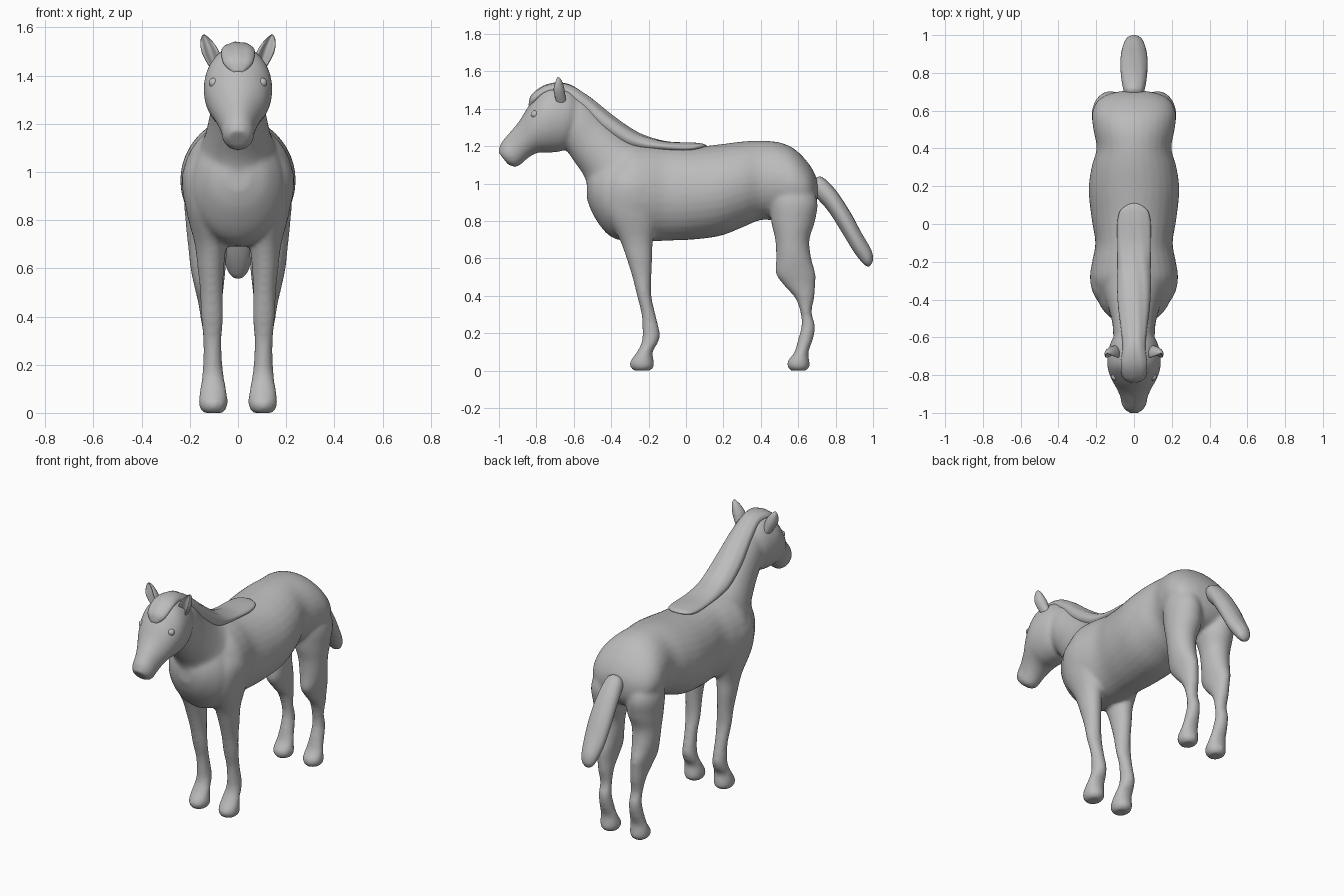
import bpy
import bmesh
import math
from mathutils import Vector

if "Cube" in bpy.data.objects:
    bpy.data.objects.remove(bpy.data.objects["Cube"], do_unlink=True)

coat = bpy.data.materials.new("coat_grey")
coat.use_nodes = True
coat.diffuse_color = (0.5, 0.5, 0.5, 1)
shader = next(n for n in coat.node_tree.nodes if n.type == "BSDF_PRINCIPLED")
shader.inputs["Base Color"].default_value = coat.diffuse_color
shader.inputs["Roughness"].default_value = 0.7

SEGMENTS = 32
STEPS = 5


def spline(p, q, r, s, t):
    """Catmull-Rom blend of one number."""
    return 0.5 * (2 * q + (r - p) * t + (2 * p - 5 * q + 4 * r - s) * t * t
                  + (3 * q - p - 3 * r + s) * t ** 3)


def smooth_rings(rings):
    """Add in-between rings so the loft flows."""
    padded = [rings[0]] + rings + [rings[-1]]
    result = []
    for i in range(len(rings) - 1):
        window = padded[i:i + 4]
        for step in range(STEPS):
            result.append([spline(*values, step / STEPS) for values in zip(*window)])
    return result + [rings[-1]]


def loft(bm, rings, side=1, ripple=0, dent=0):
    """Skin ellipses; ring = edge y, edge z, opposite edge y, z, half width, centre x."""
    loops = []
    for n, (ay, az, by, bz, width, cx) in enumerate(smooth_rings(rings)):
        loop = []
        for i in range(SEGMENTS):
            angle = math.tau * i / SEGMENTS
            c, s = math.cos(angle), math.sin(angle)
            c *= 1 + ripple * math.sin(8 * angle + n * 0.25)
            if c < 0:
                c *= 1 - dent * abs(c) ** 3
            loop.append(bm.verts.new((side * (cx + width * s),
                                      (ay + by) / 2 + (by - ay) / 2 * c,
                                      (az + bz) / 2 + (bz - az) / 2 * c)))
        loops.append(loop)
    faces = [bm.faces.new(loops[0]), bm.faces.new(loops[-1])]
    for one, two in zip(loops, loops[1:]):
        for i in range(SEGMENTS):
            j = (i + 1) % SEGMENTS
            faces.append(bm.faces.new((one[i], one[j], two[j], two[i])))
    bmesh.ops.recalc_face_normals(bm, faces=faces)


def finish(bm, name):
    mesh = bpy.data.meshes.new(name)
    bm.to_mesh(mesh)
    bm.free()
    mesh.materials.append(coat)
    mesh.shade_smooth()
    obj = bpy.data.objects.new(name, mesh)
    bpy.context.collection.objects.link(obj)
    return obj


def central(rows):
    return [(*row, 0) for row in rows]


# Trunk: y, belly z, back z, half width
trunk = [(-.53, .92, 1.04, .05), (-.5, .84, 1.10, .12), (-.44, .75, 1.15, .175),
         (-.38, .705, 1.18, .2), (-.29, .69, 1.21, .232), (-.2, .69, 1.21, .222),
         (-.1, .695, 1.2, .205), (.03, .70, 1.195, .225), (.18, .72, 1.21, .24),
         (.3, .765, 1.225, .225), (.4, .805, 1.23, .198), (.5, .8, 1.22, .215),
         (.58, .8, 1.185, .222), (.65, .83, 1.115, .195), (.69, .88, 1.05, .13),
         (.705, .93, 1.0, .05)]
trunk = [(y, low, y, high, w, 0) for y, low, high, w in trunk]

# Neck: throat side y, z, crest side y, z, half width
neck = central([(-.38, .80, -.02, 1.18, .15), (-.5, .93, -.17, 1.2, .165),
                (-.545, 1.04, -.3, 1.24, .138), (-.6, 1.12, -.43, 1.35, .116),
                (-.645, 1.18, -.53, 1.45, .11), (-.72, 1.22, -.64, 1.51, .1)])

# Head: jaw y, z, forehead y, z, half width
head = central([(-.6, 1.25, -.55, 1.4, .08), (-.65, 1.18, -.61, 1.5, .125),
                (-.73, 1.165, -.74, 1.52, .143), (-.79, 1.165, -.83, 1.43, .125),
                (-.84, 1.14, -.895, 1.33, .093), (-.88, 1.105, -.95, 1.265, .072),
                (-.91, 1.088, -.99, 1.215, .066), (-.95, 1.1, -1.005, 1.17, .045)])

# Legs: z, front y, back y, half width, centre x
front_leg = [(1.12, -.38, -.18, .05, .11), (1.0, -.42, -.14, .085, .145),
             (.85, -.43, -.14, .085, .132), (.7, -.355, -.175, .065, .115),
             (.6, -.318, -.18, .055, .113), (.5, -.287, -.185, .047, .11),
             (.4, -.262, -.185, .046, .108), (.3, -.238, -.163, .038, .106),
             (.2, -.232, -.14, .04, .105), (.15, -.238, -.15, .046, .104),
             (.1, -.262, -.178, .054, .103), (.05, -.298, -.172, .06, .103),
             (.02, -.298, -.172, .056, .103), (0, -.28, -.19, .04, .103)]
hind_leg = [(1.08, .48, .62, .05, .11), (.92, .45, .7, .095, .125),
            (.8, .455, .69, .1, .118), (.7, .477, .66, .083, .125),
            (.6, .482, .67, .073, .124), (.52, .48, .692, .06, .12),
            (.46, .52, .692, .05, .116), (.39, .582, .686, .043, .112),
            (.31, .612, .672, .037, .107), (.24, .617, .69, .038, .105),
            (.17, .6, .68, .042, .104), (.1, .58, .655, .052, .103),
            (.05, .543, .66, .06, .103), (.02, .543, .66, .056, .103),
            (0, .56, .645, .04, .103)]

# One fused skin for trunk, neck, head and legs
bm = bmesh.new()
for part in (trunk, neck, head):
    loft(bm, part)
for leg in (front_leg, hind_leg):
    rings = [(front, z, back, z, w, x) for z, front, back, w, x in leg]
    for side in (1, -1):
        loft(bm, rings, side)
body = finish(bm, "body")
remesh = body.modifiers.new("fuse", "REMESH")
remesh.mode = "VOXEL"
remesh.voxel_size = 0.011
remesh.use_smooth_shade = True
soften = body.modifiers.new("soften", "SMOOTH")
soften.factor = 0.5
soften.iterations = 8

# Mane with forelock, rippled into strands
mane = central([(-.83, 1.405, -.842, 1.42, .02), (-.80, 1.43, -.825, 1.475, .06),
                (-.74, 1.47, -.745, 1.53, .07), (-.66, 1.46, -.64, 1.535, .06),
                (-.57, 1.39, -.53, 1.475, .07), (-.46, 1.28, -.4, 1.37, .085),
                (-.34, 1.2, -.28, 1.285, .09), (-.25, 1.175, -.2, 1.25, .087),
                (-.12, 1.17, -.1, 1.225, .088), (0, 1.165, .02, 1.22, .088),
                (.07, 1.18, .08, 1.215, .07), (.105, 1.195, .11, 1.205, .02)])
bm = bmesh.new()
loft(bm, mane, ripple=0.05)
finish(bm, "mane")

# Tail: under edge y, z, outer edge y, z, half width
tail = central([(.66, .98, .68, 1.02, .03), (.69, .935, .725, 1.035, .055),
                (.76, .855, .8, .965, .068), (.83, .745, .88, .845, .072),
                (.89, .645, .94, .735, .066), (.94, .58, .988, .65, .05),
                (.965, .56, 1.0, .6, .033), (.98, .557, .993, .572, .012)])
bm = bmesh.new()
loft(bm, tail, ripple=0.02)
finish(bm, "tail")

# Ears: z, front y, back y, half width, centre x, hollow in front
ear = [(1.43, -.71, -.64, .025, .09), (1.47, -.725, -.645, .034, .105),
       (1.505, -.73, -.65, .036, .117), (1.54, -.715, -.66, .026, .13),
       (1.56, -.7, -.67, .014, .138), (1.57, -.69, -.68, .004, .141)]
ear = [(front, z, back, z, w, x) for z, front, back, w, x in ear]

for side, label in ((1, "left"), (-1, "right")):
    bm = bmesh.new()
    loft(bm, ear, side, dent=1.2)
    finish(bm, label + "_ear")

    # Eyeball and eyelid rim facing out from the head
    place = Vector((side * 0.1, -0.808, 1.37))
    aim = Vector((side * 0.75, -0.55, 0.3)).to_track_quat("Z", "Y")
    bpy.ops.mesh.primitive_uv_sphere_add(segments=24, ring_count=12, radius=0.021,
                                         location=place)
    eye = bpy.context.object
    eye.name = label + "_eye"
    bpy.ops.mesh.primitive_torus_add(major_radius=0.021, minor_radius=0.005,
                                     major_segments=24, minor_segments=8,
                                     location=place, rotation=aim.to_euler())
    lid = bpy.context.object
    lid.name = label + "_eyelid"

    # Nostril rim
    aim = Vector((side * 0.7, -0.7, 0.2)).to_track_quat("Z", "Y")
    bpy.ops.mesh.primitive_torus_add(major_radius=0.014, minor_radius=0.006,
                                     major_segments=20, minor_segments=8,
                                     location=(side * 0.044, -0.967, 1.175),
                                     rotation=aim.to_euler())
    nostril = bpy.context.object
    nostril.name = label + "_nostril"
    for obj in (eye, lid, nostril):
        obj.data.materials.append(coat)
        obj.data.shade_smooth()
